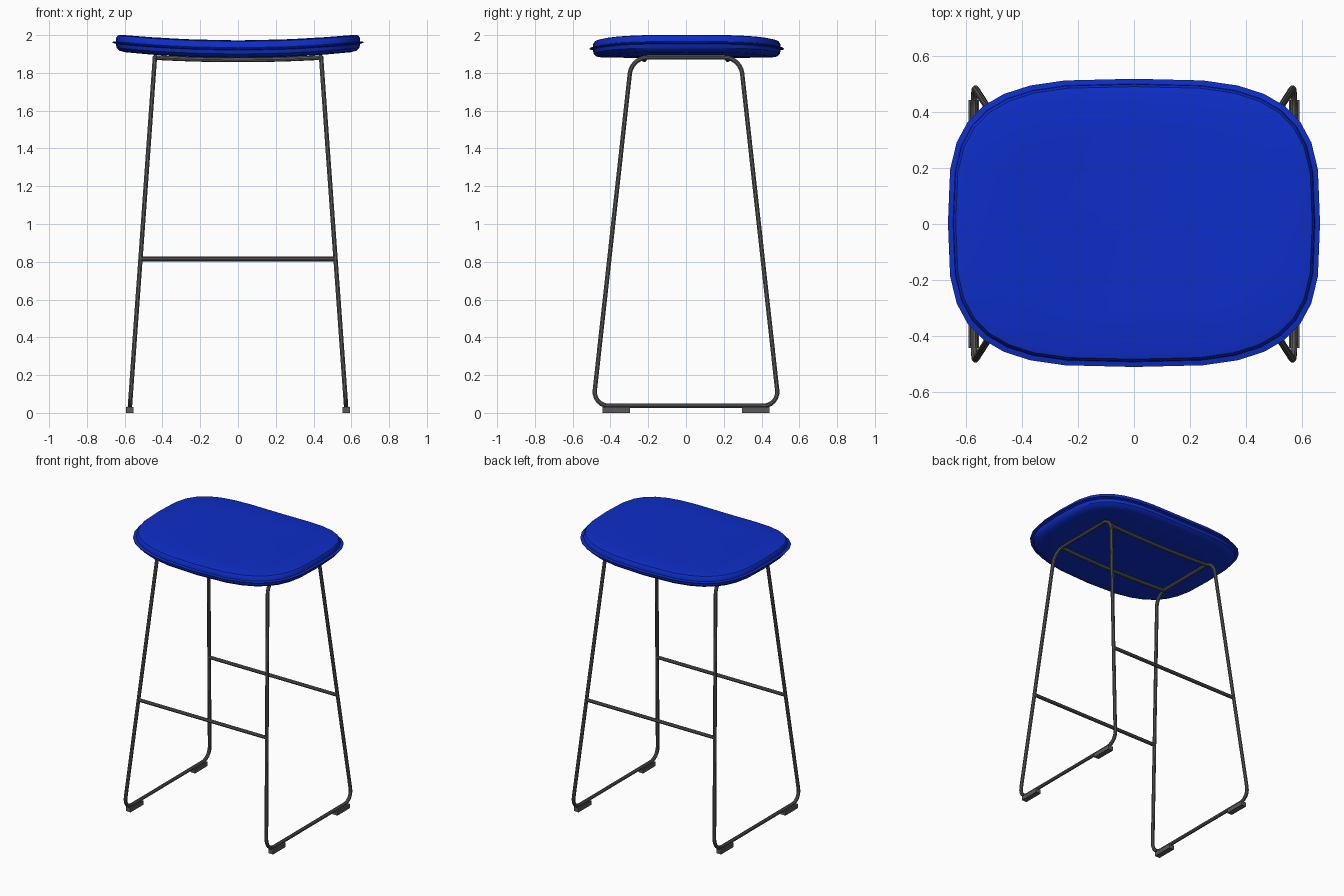
import bpy, bmesh, math
from mathutils import Vector

if "Cube" in bpy.data.objects:
    bpy.data.objects.remove(bpy.data.objects["Cube"], do_unlink=True)


def material(name, rgb):
    m = bpy.data.materials.new(name)
    m.use_nodes = True
    m.diffuse_color = (*rgb, 1)
    m.node_tree.nodes["Principled BSDF"].inputs["Base Color"].default_value = (*rgb, 1)
    return m


BLUE = material("blue fabric", (0.004, 0.027, 0.58))
STEEL = material("dark grey steel", (0.10, 0.10, 0.10))
TUBE = 0.0125


def finish(name, mesh, mat):
    ob = bpy.data.objects.new(name, mesh)
    bpy.context.collection.objects.link(ob)
    mesh.materials.clear()
    mesh.materials.append(mat)
    bpy.ops.object.select_all(action='DESELECT')
    ob.select_set(True)
    bpy.context.view_layer.objects.active = ob
    bpy.ops.object.shade_smooth_by_angle(angle=math.radians(35))
    return ob


def tube(name, points, cyclic=False):
    """Round steel rod along a path."""
    curve = bpy.data.curves.new(name + "_path", 'CURVE')
    curve.dimensions = '3D'
    curve.bevel_depth = TUBE
    curve.bevel_resolution = 2
    curve.use_fill_caps = True
    spline = curve.splines.new('POLY')
    spline.points.add(len(points) - 1)
    for p, co in zip(spline.points, points):
        p.co = (*co, 1)
    spline.use_cyclic_u = cyclic
    temp = bpy.data.objects.new(name + "_temp", curve)
    bpy.context.collection.objects.link(temp)
    graph = bpy.context.evaluated_depsgraph_get()
    mesh = bpy.data.meshes.new_from_object(temp.evaluated_get(graph))
    bpy.data.objects.remove(temp, do_unlink=True)
    return finish(name, mesh, STEEL)


def rounded(corners, cut, steps=6):
    """Closed path with every corner replaced by a smooth bend."""
    path = []
    for i, c in enumerate(corners):
        a = c + (corners[i - 1] - c).normalized() * cut
        b = c + (corners[(i + 1) % len(corners)] - c).normalized() * cut
        for k in range(steps + 1):
            t = k / steps
            # conic blend, close to a circular arc
            w = 2 * t * (1 - t) * 0.72
            path.append((a * (1 - t) ** 2 + c * w + b * t * t) / ((1 - t) ** 2 + w + t * t))
    return path


# Seat cushion: stacked rounded outlines with a thin seam lip, sagging in the middle
def sag(x):
    return 0.08 * x * x


SEGMENTS = 32
HALF_X, HALF_Y, POWER = 0.665, 0.515, 3.3
RINGS = [  # inset from lip, height
    (0.40, 1.880), (0.20, 1.880), (0.07, 1.881), (0.038, 1.886), (0.022, 1.900),
    (0.018, 1.920), (0.0, 1.924), (0.0, 1.929), (0.018, 1.933),
    (0.020, 1.953), (0.028, 1.966), (0.048, 1.971), (0.20, 1.972), (0.40, 1.972)]


def outline(inset, z):
    pts = []
    for i in range(SEGMENTS):
        a = 2 * math.pi * i / SEGMENTS
        c, s = math.cos(a), math.sin(a)
        x = math.copysign(abs(c) ** (2 / POWER), c) * (HALF_X - inset)
        y = math.copysign(abs(s) ** (2 / POWER), s) * (HALF_Y - inset)
        pts.append((x, y + 0.004, z + sag(x)))
    return pts


bm = bmesh.new()
rings = [[bm.verts.new(p) for p in outline(*r)] for r in RINGS]
for low, high in zip(rings, rings[1:]):
    for i in range(SEGMENTS):
        j = (i + 1) % SEGMENTS
        bm.faces.new((low[i], low[j], high[j], high[i]))
for ring, z in ((rings[0], RINGS[0][1]), (rings[-1], RINGS[-1][1])):
    hub = bm.verts.new((0, 0.004, z))
    for i in range(SEGMENTS):
        bm.faces.new((ring[i], ring[(i + 1) % SEGMENTS], hub))
bmesh.ops.recalc_face_normals(bm, faces=bm.faces)
seat_mesh = bpy.data.meshes.new("seat")
bm.to_mesh(seat_mesh)
bm.free()
finish("seat", seat_mesh, BLUE)

# Side frames: one leaning rounded loop per side, with two foot pads each
LOW, HIGH = 0.037, 1.882
X_LOW, X_HIGH = 0.572, 0.440
Y_LOW, Y_HIGH = 0.492, 0.288


def along_leg(z, low, high):
    return low + (high - low) * (z - LOW) / (HIGH - LOW)


for side, word in ((1, "left"), (-1, "right")):
    corners = [Vector((side * X_LOW, -Y_LOW, LOW)), Vector((side * X_LOW, Y_LOW, LOW)),
               Vector((side * X_HIGH, Y_HIGH, HIGH)), Vector((side * X_HIGH, -Y_HIGH, HIGH))]
    tube(word + "_leg_loop", rounded(corners, 0.085), cyclic=True)
    for end, place in ((-1, "front"), (1, "back")):
        bpy.ops.mesh.primitive_cube_add(size=1, location=(side * 0.573, end * 0.37, 0.015))
        pad = bpy.context.object
        pad.name = f"{word}_{place}_foot_pad"
        pad.scale = (0.038, 0.145, 0.03)
        pad.data.materials.append(STEEL)

# Cross rods: straight footrests and curved seat supports
REST = 0.815
for end, place in ((-1, "front"), (1, "back")):
    x, y = along_leg(REST, X_LOW, X_HIGH), end * along_leg(REST, Y_LOW, Y_HIGH)
    tube(place + "_footrest", [(-x, y, REST), (x, y, REST)])
    xs = [X_HIGH * (i / 6 - 1) for i in range(13)]
    tube(place + "_seat_support", [(x, end * 0.22, 1.869 + sag(x) * 0.8) for x in xs])
